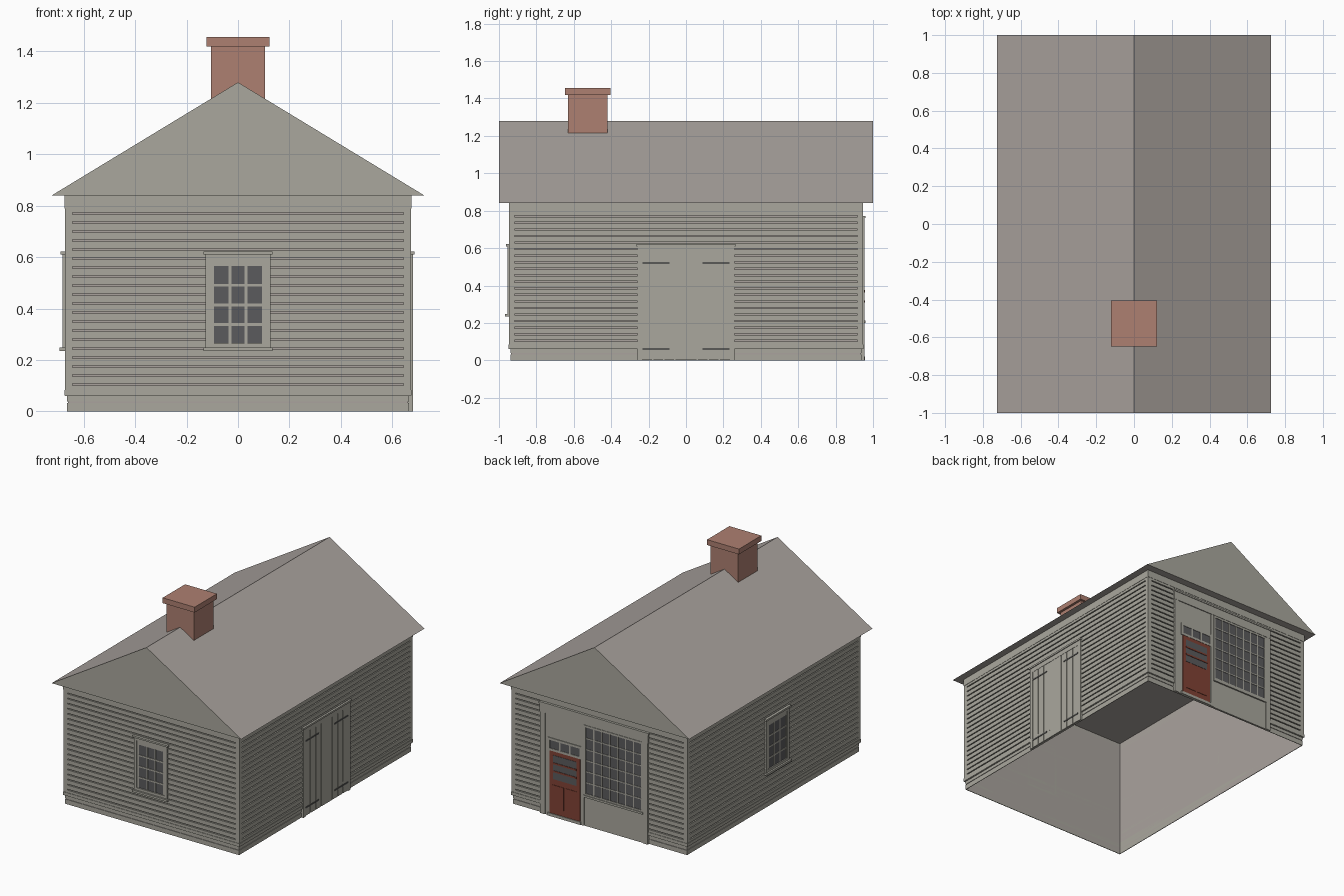
import bpy
from math import pi
from mathutils import Matrix, Vector

cube = bpy.data.objects.get("Cube")
if cube:
    bpy.data.objects.remove(cube)


def material(name, r, g, b):
    m = bpy.data.materials.new(name)
    m.diffuse_color = (r, g, b, 1)
    m.use_nodes = True
    m.node_tree.nodes["Principled BSDF"].inputs["Base Color"].default_value = (r, g, b, 1)
    return m


WALL = material("weathered paint", 0.40, 0.39, 0.34)
ROOF = material("warm grey", 0.40, 0.365, 0.34)
BRICK = material("brick", 0.42, 0.215, 0.165)
GLASS = material("dark glass", 0.105, 0.105, 0.11)
RED = material("red paint", 0.22, 0.055, 0.035)
IRON = material("dark iron", 0.10, 0.10, 0.095)

# Quarter turns that carry the front wall frame to each side
FRONT, LEFT, BACK, RIGHT = range(4)
HALF_X, HALF_Y = 0.672, 0.945
WALL_TOP, RIDGE = 0.84, 1.28


def mesh_object(name, verts, faces, mats):
    mesh = bpy.data.meshes.new(name)
    mesh.from_pydata(verts, [], faces)
    for m in mats:
        mesh.materials.append(m)
    mesh.update()
    obj = bpy.data.objects.new(name, mesh)
    bpy.context.collection.objects.link(obj)
    return obj


def part(name, mat, boxes, side=FRONT):
    """Boxes as (u0, u1, z0, z1, d0, d1): along the wall, up, and outward."""
    turn = Matrix.Rotation(side * pi / 2, 3, "Z")
    verts, faces = [], []
    for u0, u1, z0, z1, d0, d1 in boxes:
        n = len(verts)
        for z in (z0, z1):
            for u, d in ((u0, d1), (u1, d1), (u1, d0), (u0, d0)):
                verts.append(turn @ Vector((u, -d, z)))
        faces += [(n + 3, n + 2, n + 1, n), (n + 4, n + 5, n + 6, n + 7)]
        for i in range(4):
            j = (i + 1) % 4
            faces.append((n + i, n + j, n + 4 + j, n + 4 + i))
    return mesh_object(name, verts, faces, [mat])


def frame(u0, u1, z0, z1, w, d0, d1):
    """Four boxes around the inside edge of a rectangle."""
    return [(u0, u0 + w, z0, z1, d0, d1), (u1 - w, u1, z0, z1, d0, d1),
            (u0 + w, u1 - w, z0, z0 + w, d0, d1), (u0 + w, u1 - w, z1 - w, z1, d0, d1)]


def glazing(name, side, u0, u1, z0, z1, cols, rows, d, mat=WALL, bar=0.005):
    """Glass with a grid of glazing bars in front."""
    part(name + "_glass", GLASS, [(u0, u1, z0, z1, d - 0.006, d)], side)
    bars = []
    for i in range(1, cols):
        u = u0 + (u1 - u0) * i / cols
        bars.append((u - bar, u + bar, z0, z1, d - 0.002, d + 0.003))
    for i in range(1, rows):
        z = z0 + (z1 - z0) * i / rows
        bars.append((u0, u1, z - bar, z + bar, d - 0.002, d + 0.003))
    part(name + "_glazing_bars", mat, bars, side)


# Open-bottomed wall shell
bx, by = HALF_X - 0.01, HALF_Y - 0.01
corners = [(-bx, -by), (bx, -by), (bx, by), (-bx, by)]
mesh_object("wall_shell", [(x, y, z) for z in (0, WALL_TOP) for x, y in corners],
            [(i, (i + 1) % 4, (i + 1) % 4 + 4, i + 4) for i in range(4)], [ROOF])

# Siding, corner boards, frieze and skirting on every wall
for side, label in enumerate(("front", "left", "back", "right")):
    half, dist = (HALF_X, HALF_Y) if side in (FRONT, BACK) else (HALF_Y, HALF_X)
    inner, end = dist - 0.01, half - 0.028
    grooves = [0.105 + 0.035 * k for k in range(20)]
    bottoms = [0.06] + [g + 0.0035 for g in grooves]
    tops = [g - 0.0035 for g in grooves] + [0.79]
    part(label + "_siding", WALL,
         [(-end, end, a, b, inner, dist) for a, b in zip(bottoms, tops)], side)
    part(label + "_corner_boards", WALL,
         [(s * end, s * half, 0.06, 0.79, inner, dist) if s > 0 else
          (-half, -end, 0.06, 0.79, inner, dist) for s in (-1, 1)], side)
    part(label + "_frieze", WALL,
         [(-half - 0.002, half + 0.002, 0.79, WALL_TOP, inner, dist + 0.002)], side)
    low = half - 0.006
    part(label + "_skirting", WALL, [(-low, low, 0, 0.032, inner, dist - 0.006),
                                     (-low, low, 0.038, 0.06, inner, dist - 0.006)], side)
    part(label + "_water_table", WALL,
         [(-half - 0.003, half + 0.003, 0.062, 0.084, inner, dist + 0.003)], side)

# Gabled roof block: slopes and underside in roof colour, gables painted
w = 0.725
profile = [(-w, WALL_TOP), (w, WALL_TOP), (0, RIDGE)]
roof = mesh_object("roof", [(x, y, z) for y in (-1, 1) for x, z in profile],
                   [(0, 1, 2), (5, 4, 3), (1, 0, 3, 4), (2, 1, 4, 5), (0, 2, 5, 3)],
                   [ROOF, WALL])
for f in roof.data.polygons:
    f.material_index = int(abs(f.normal.y) > 0.9)

# Chimney
c = 0.526
part("chimney_stack", BRICK, [(-0.105, 0.105, 1.1, 1.43, c - 0.106, c + 0.106)])
part("chimney_cap", BRICK, [(-0.122, 0.122, 1.42, 1.457, c - 0.122, c + 0.122)])


# Sash windows on the front and right walls
def sash_window(name, side, u, dist):
    part(name + "_casing", WALL,
         frame(u - 0.127, u + 0.127, 0.245, 0.612, 0.021, dist - 0.01, dist + 0.01), side)
    part(name + "_sash", WALL,
         frame(u - 0.107, u + 0.107, 0.25, 0.592, 0.014, dist - 0.01, dist + 0.006)
         + [(u - 0.107, u + 0.107, 0.565, 0.592, dist - 0.01, dist + 0.0055)], side)
    part(name + "_cap_and_sill", WALL,
         [(u - 0.135, u + 0.135, 0.61, 0.622, dist - 0.01, dist + 0.018),
          (u - 0.135, u + 0.135, 0.235, 0.249, dist - 0.01, dist + 0.022)], side)
    glazing(name, side, u - 0.093, u + 0.093, 0.262, 0.566, 3, 4, dist + 0.002)


sash_window("front_window", FRONT, 0, HALF_Y)
sash_window("side_window", RIGHT, 0.03, HALF_X)

# Plank barn door with strap hinges
d = HALF_X
part("barn_door_slab", WALL, [(-0.24, 0.24, 0.004, 0.585, d - 0.01, d + 0.002)], LEFT)
edges = [-0.235, -0.178, -0.119, -0.06, 0.06, 0.119, 0.178, 0.235]
part("barn_door_planks", WALL,
     [(a + 0.003, b - 0.003, 0.004, 0.578, d, d + 0.006)
      for a, b in zip(edges, edges[1:])], LEFT)
part("barn_door_casing", WALL,
     [(-0.258, -0.232, 0, 0.61, d - 0.01, d + 0.008),
      (0.232, 0.258, 0, 0.61, d - 0.01, d + 0.008),
      (-0.232, 0.232, 0.578, 0.61, d - 0.01, d + 0.008),
      (-0.265, 0.265, 0.61, 0.622, d - 0.01, d + 0.014)], LEFT)
part("barn_door_hinges", IRON,
     [(a, a + 0.145, z - 0.005, z + 0.005, d, d + 0.009)
      for a in (-0.233, 0.088) for z in (0.06, 0.52)], LEFT)

# Shopfront on the back wall
d = HALF_Y
part("shopfront_panel", WALL, [(-0.44, 0.37, 0, 0.74, d - 0.01, d + 0.004)], BACK)
part("shopfront_pilasters", WALL,
     [(-0.447, -0.41, 0, 0.71, d - 0.01, d + 0.009),
      (0.336, 0.375, 0, 0.71, d - 0.01, d + 0.009),
      (-0.136, -0.112, 0, 0.70, d - 0.01, d + 0.008)], BACK)
part("shopfront_header", WALL,
     [(-0.45, 0.378, 0.70, 0.76, d - 0.01, d + 0.01),
      (-0.456, 0.384, 0.76, 0.772, d - 0.01, d + 0.014)], BACK)
part("shop_window_frame", WALL,
     frame(-0.112, 0.338, 0.212, 0.698, 0.014, d, d + 0.010)
     + [(-0.115, 0.338, 0.2, 0.214, d, d + 0.014)], BACK)
glazing("shop_window", BACK, -0.098, 0.326, 0.226, 0.684, 7, 6, d + 0.006, bar=0.004)

# Red shop door with three lights and a transom
part("shop_door", RED, [(-0.377, -0.144, 0.02, 0.452, d, d + 0.007)], BACK)
part("shop_door_panels", RED,
     [(-0.352, -0.268, 0.06, 0.22, d, d + 0.01),
      (-0.253, -0.169, 0.06, 0.22, d, d + 0.01)], BACK)
glazing("shop_door", BACK, -0.35, -0.171, 0.26, 0.425, 1, 3, d + 0.009, RED, 0.006)
part("shop_door_step", WALL, [(-0.39, -0.136, 0, 0.02, d, d + 0.012)], BACK)
part("transom_frame", WALL, frame(-0.39, -0.13, 0.452, 0.54, 0.016, d, d + 0.009), BACK)
glazing("transom", BACK, -0.374, -0.146, 0.468, 0.524, 3, 1, d + 0.006, bar=0.006)
